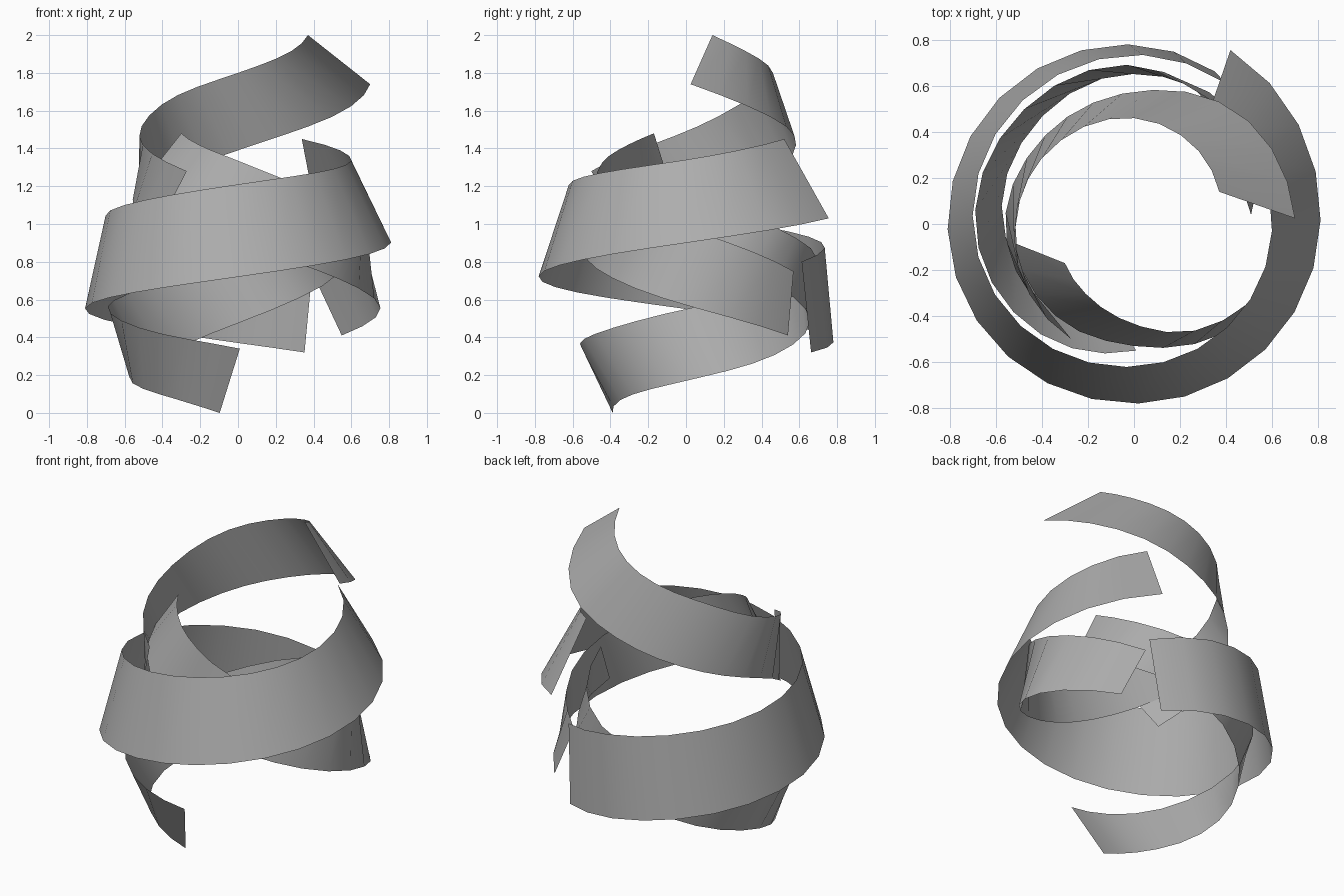
import bpy
from math import radians, cos, sin

grey = bpy.data.materials.new("mid_grey")
grey.diffuse_color = (0.42, 0.42, 0.42, 1)


def slope(keys, i, c):
    a, b = keys[max(i - 1, 0)], keys[min(i + 1, len(keys) - 1)]
    return (b[c] - a[c]) / (b[0] - a[0])


def edge(keys, n):
    """Sample a smooth edge through (angle, radius, height) keys."""
    pts = []
    for k in range(n + 1):
        a = keys[0][0] + (keys[-1][0] - keys[0][0]) * k / n
        i = 0
        while i < len(keys) - 2 and (a - keys[i + 1][0]) * (keys[-1][0] - keys[0][0]) > 0:
            i += 1
        p, q = keys[i], keys[i + 1]
        h = q[0] - p[0]
        t = (a - p[0]) / h
        r, z = [(2*t**3 - 3*t**2 + 1) * p[c] + (3*t**2 - 2*t**3) * q[c]
                + h * ((t**3 - 2*t**2 + t) * slope(keys, i, c)
                       + (t**3 - t**2) * slope(keys, i + 1, c)) for c in (1, 2)]
        pts.append((r * cos(radians(a)), r * sin(radians(a)), z))
    return pts


def ribbon(name, low, up, n):
    verts = edge(low, n) + edge(up, n)
    faces = [(i, i + 1, n + 2 + i, n + 1 + i) for i in range(n)]
    if low[-1][0] < low[0][0]:
        faces = [f[::-1] for f in faces]
    me = bpy.data.meshes.new(name)
    me.from_pydata(verts, [], faces)
    me.polygons.foreach_set("use_smooth", [True] * n)
    me.materials.append(grey)
    bpy.context.collection.objects.link(bpy.data.objects.new(name, me))


# wide middle band, one full turn
ribbon("middle_band",
       [(61, .864, 1.03), (0, .81, .90), (-90, .78, .72), (-180, .81, .55),
        (-270, .78, .37), (-298, .75, .32)],
       [(57, .62, 1.45), (0, .60, 1.34), (-90, .62, 1.21), (-180, .70, 1.05),
        (-270, .735, .88), (-303, .73, .80)], 24)

# top band, rising to the tip
ribbon("top_band",
       [(2, .70, 1.74), (45, .665, 1.555), (90, .575, 1.39), (135, .545, 1.25),
        (180, .56, 1.11), (215, .545, .94)],
       [(20.7, .396, 2.0), (50, .425, 1.91), (90, .46, 1.80), (135, .485, 1.67),
        (180, .52, 1.49), (241.6, .57, 1.28)], 16)

# inner band, crossing behind the middle one
ribbon("inner_band",
       [(189, .527, 1.2), (235, .525, 1.04), (270, .53, .90), (315, .63, .745),
        (360, .75, .57), (404.5, .77, .41)],
       [(209.5, .345, 1.48), (240, .375, 1.41), (270, .435, 1.335), (302, .54, 1.22),
        (360, .68, .98), (415.6, .69, .75)], 16)

# bottom band, standing on the ground
ribbon("bottom_band",
       [(256, .40, 0), (225, .475, .075), (180, .57, .17), (135, .61, .29),
        (90, .655, .475), (40, .64, .70), (4.5, .51, .84)],
       [(271, .55, .34), (225, .635, .43), (180, .69, .55), (135, .69, .665),
        (90, .69, .83), (55, .61, .97), (24, .50, 1.12)], 18)
